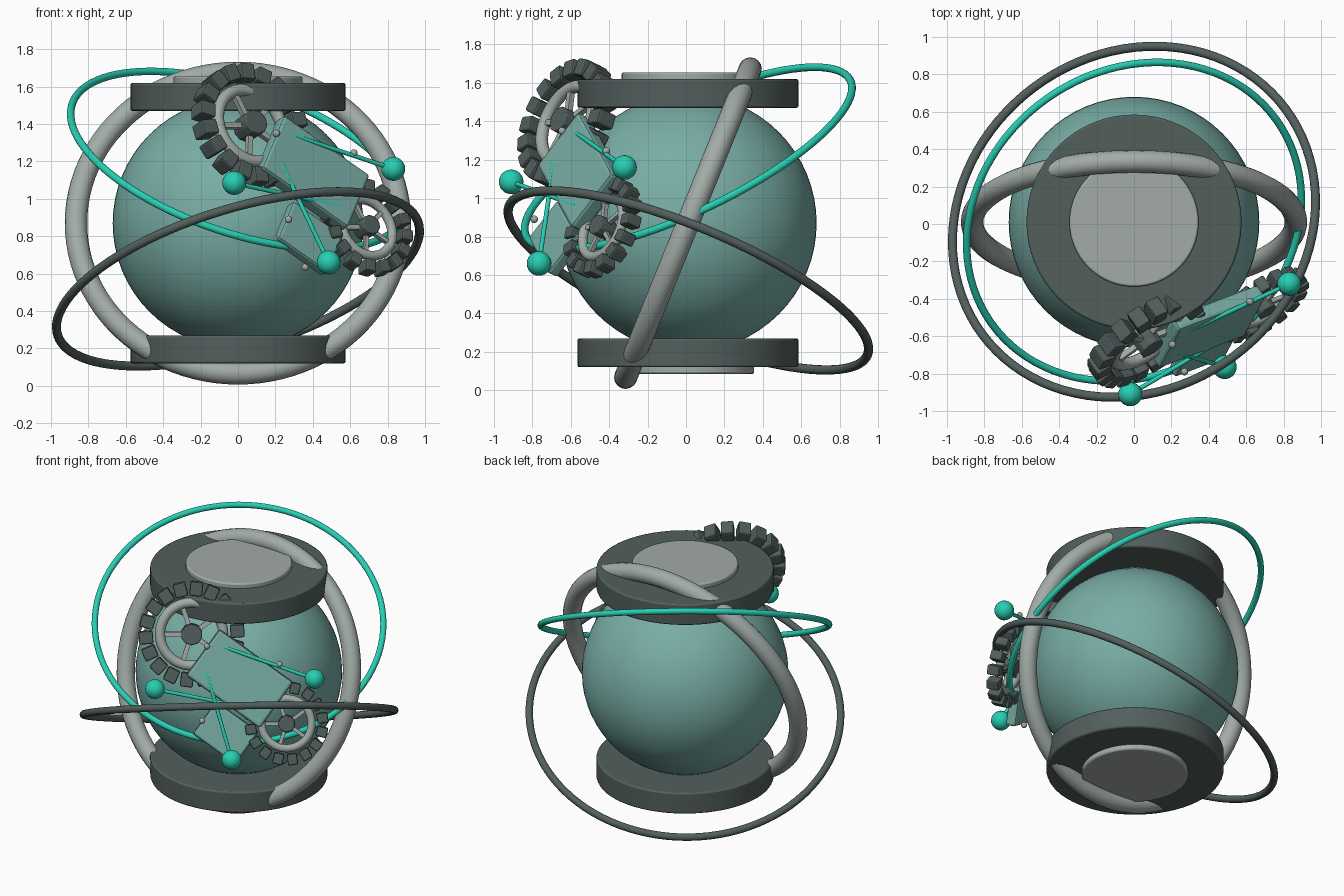
import bpy, bmesh, math
from mathutils import Matrix, Vector

cube = bpy.data.objects.get("Cube")
if cube:
    bpy.data.objects.remove(cube, do_unlink=True)


def material(name, rgb):
    m = bpy.data.materials.new(name)
    m.use_nodes = True
    col = (*rgb, 1)
    m.diffuse_color = col
    m.node_tree.nodes["Principled BSDF"].inputs["Base Color"].default_value = col
    return m


SAGE = material("sage teal", (0.19, 0.42, 0.38))
DARK = material("dark slate", (0.085, 0.115, 0.108))
PALE = material("pale grey", (0.36, 0.41, 0.385))
AQUA = material("bright aqua", (0.02, 0.62, 0.45))


def finish(name, mat, matrix=None, bevel=0, smooth=True):
    o = bpy.context.object
    o.name = name
    o.data.materials.append(mat)
    if matrix is not None:
        o.matrix_world = matrix
    if smooth:
        bpy.ops.object.shade_smooth_by_angle(angle=math.radians(35))
    if bevel:
        b = o.modifiers.new("edge", 'BEVEL')
        b.width = bevel
        b.segments = 2
        b.limit_method = 'ANGLE'
    return o


def ball(name, mat, loc, r, seg=24):
    bpy.ops.mesh.primitive_uv_sphere_add(segments=seg, ring_count=seg // 2, radius=r, location=loc)
    return finish(name, mat)


def cylinder(name, mat, matrix, r, depth, bevel=0, sides=64):
    bpy.ops.mesh.primitive_cylinder_add(vertices=sides, radius=r, depth=depth)
    return finish(name, mat, matrix, bevel)


def torus(name, mat, matrix, major, minor, seg=96):
    bpy.ops.mesh.primitive_torus_add(major_radius=major, minor_radius=minor,
                                     major_segments=seg, minor_segments=16)
    return finish(name, mat, matrix)


def facing(center, normal):
    q = Vector(normal).to_track_quat('Z', 'Y')
    return Matrix.Translation(center) @ q.to_matrix().to_4x4()


def boxes(name, mat, matrix, parts, bevel=0):
    """One mesh holding a box for each (local matrix, size)."""
    bm = bmesh.new()
    for m, size in parts:
        bmesh.ops.create_cube(bm, size=1, matrix=m @ Matrix.Diagonal((*size, 1)))
    mesh = bpy.data.meshes.new(name)
    bm.to_mesh(mesh)
    bm.free()
    o = bpy.data.objects.new(name, mesh)
    bpy.context.collection.objects.link(o)
    bpy.context.view_layer.objects.active = o
    return finish(name, mat, matrix, bevel, smooth=False)


def rod(name, mat, a, b, r):
    a, b = Vector(a), Vector(b)
    return cylinder(name, mat, facing((a + b) / 2, b - a), r, (b - a).length, sides=12)


# Core globe with end collars and caps
CORE = Vector((0, 0.01, 0.87))
ball("core_globe", SAGE, CORE, 0.67, 64)
for side, word in ((1, "top"), (-1, "bottom")):
    collar = Matrix.Translation(CORE + Vector((0, 0, side * 0.675)))
    cylinder(word + "_collar", DARK, collar, 0.575, 0.15, 0.01)
    cap = Matrix.Translation(CORE + Vector((0, 0, side * 0.76)))
    cylinder(word + "_cap", PALE, cap, 0.345, 0.05, 0.01)

# Three encircling rings
torus("frame_ring", PALE, Matrix.Translation(CORE) @ Matrix.Rotation(math.radians(68), 4, 'X'),
      0.866, 0.06)
torus("upper_orbit_ring", AQUA, facing((0, 0.012, 1.207), (0.293, -0.414, 0.862)), 0.936, 0.02)
torus("lower_orbit_ring", DARK, facing((0, 0.012, 0.572), (-0.276, 0.37, 0.887)), 1.01, 0.024)

# Local frame of the device, tangent to the globe
n = Vector((0.54, -0.76, 0.36)).normalized()
right = Vector((-n.y, n.x, 0)).normalized()
basis = Matrix((right, n.cross(right), n)).transposed().to_4x4()
FRAME = Matrix.Translation(CORE) @ basis @ Matrix.Rotation(math.radians(-36), 4, 'Z')


def at(x, y, z):
    return FRAME @ Matrix.Translation((x, y, z))


# Body plates
boxes("main_plate", SAGE, at(0, 0, 0.735), [(Matrix(), (0.59, 0.37, 0.09))], 0.018)
boxes("lower_plate", SAGE, at(0.135, -0.34, 0.69), [(Matrix(), (0.34, 0.26, 0.07))], 0.015)


# Toothed wheels
def wheel(name, x, y, s, teeth):
    m = at(x, y, 0.70)
    torus(name + "_rim", PALE, m, 0.205 * s, 0.033 * s, 48)
    cylinder(name + "_hub", DARK, m, 0.07 * s, 0.13 * s, 0.006, 10)

    def spread(count, radius, size):
        return [(Matrix.Rotation(math.tau * i / count, 4, 'Z')
                 @ Matrix.Translation((radius * s, 0, 0)), [d * s for d in size])
                for i in range(count)]
    boxes(name + "_spokes", PALE, m, spread(5, 0.125, (0.15, 0.03, 0.03)))
    boxes(name + "_teeth", DARK, m, spread(teeth, 0.297, (0.092, 0.083, 0.11)), 0.01)


wheel("large_wheel", -0.42, 0.05, 1.0, 18)
wheel("small_wheel", 0.42, -0.06, 0.79, 16)

# Antennae: rods from the plate corners to end balls
antennae = (((-0.2, 0.11), (0.83, -0.32, 1.16)),
            ((-0.2, -0.09), (0.485, -0.765, 0.66)),
            ((0.2, -0.1), (-0.02, -0.91, 1.085)))
for i, (foot, tip) in enumerate(antennae):
    start = at(*foot, 0.77).translation
    rod(f"antenna_rod_{i + 1}", AQUA, start, tip, 0.012)
    ball(f"antenna_ball_{i + 1}", AQUA, tip, 0.064)

# Small bolts around the plates
bolts = ((0.205, -0.645, 1.35), (0.27, -0.79, 0.89), (0.21, -0.775, 0.785),
         (0.36, -0.68, 0.635), (0.62, -0.415, 1.245))
for i, p in enumerate(bolts):
    ball(f"bolt_{i + 1}", PALE, p, 0.02, 12)
